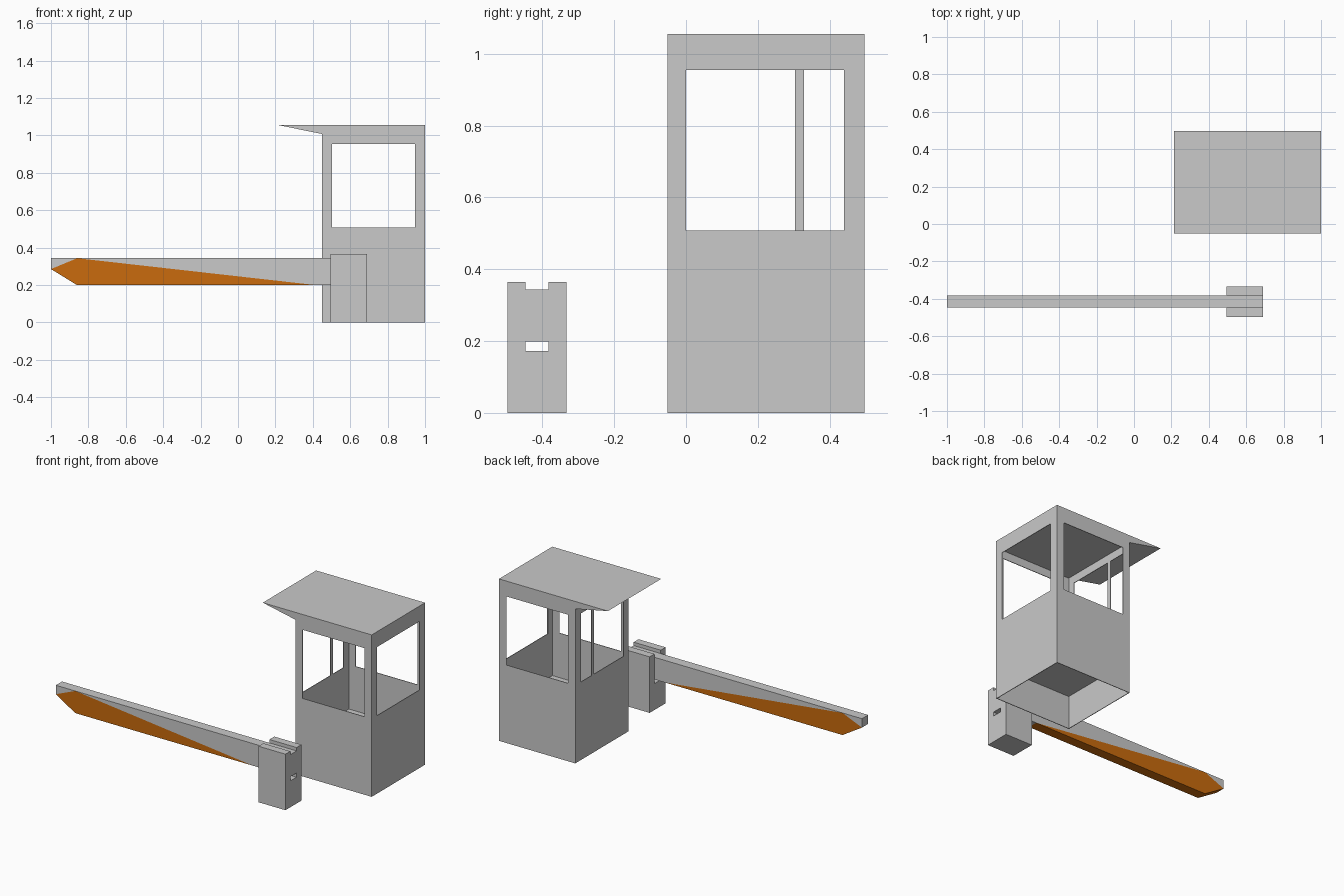
import bpy, bmesh

if "Cube" in bpy.data.objects:
    bpy.data.objects.remove(bpy.data.objects["Cube"])


def material(name, rgb):
    m = bpy.data.materials.new(name)
    m.diffuse_color = (*rgb, 1.0)
    m.use_nodes = True
    m.node_tree.nodes["Principled BSDF"].inputs["Base Color"].default_value = m.diffuse_color
    return m


GREY = material("light grey", (0.585, 0.585, 0.585))
ORANGE = material("orange", (0.59, 0.148, 0.004))


def finish(name, bm, mats=(GREY,)):
    bmesh.ops.recalc_face_normals(bm, faces=bm.faces)
    me = bpy.data.meshes.new(name)
    bm.to_mesh(me)
    bm.free()
    for m in mats:
        me.materials.append(m)
    ob = bpy.data.objects.new(name, me)
    bpy.context.collection.objects.link(ob)
    return ob


def extruded(points, polys, vec):
    """Solid from flat polygons (indices into points) pushed along vec."""
    bm = bmesh.new()
    vs = [bm.verts.new(p) for p in points]
    fs = [bm.faces.new([vs[i] for i in p]) for p in polys]
    ret = bmesh.ops.extrude_face_region(bm, geom=fs, use_keep_orig=True)
    moved = [g for g in ret["geom"] if isinstance(g, bmesh.types.BMVert)]
    bmesh.ops.translate(bm, verts=moved, vec=vec)
    return bm


def panel(name, us, vs, holes, place):
    """Thin sheet on a grid of cut lines, leaving out the hole cells."""
    bm = bmesh.new()
    grid = [[bm.verts.new(place(u, v)) for v in vs] for u in us]
    for i in range(len(us) - 1):
        for j in range(len(vs) - 1):
            if (i, j) not in holes:
                bm.faces.new((grid[i][j], grid[i + 1][j],
                              grid[i + 1][j + 1], grid[i][j + 1]))
    ob = finish(name, bm)
    mod = ob.modifiers.new("thickness", 'SOLIDIFY')
    mod.thickness = 2 * T
    mod.offset = 0
    return ob


T = 0.002                      # half wall thickness
X0, X1 = 0.45, 1.0             # booth extents
Y0, Y1 = -0.052, 0.497
EAVE, TOP = 1.007, 1.055
ZS = (0, 0.508, 0.955, EAVE)   # sill and window head
XS = (X0, 0.502, 0.947, X1)
YS = (Y0, 0.0, 0.44, Y1)

# Booth walls, one window each; the left one has a mullion
panel("booth_front_wall", XS, ZS, {(1, 1)}, lambda u, v: (u, Y0 + T, v))
panel("booth_back_wall", XS, ZS, {(1, 1)}, lambda u, v: (u, Y1 - T, v))
panel("booth_right_wall", YS, ZS, {(1, 1)}, lambda u, v: (X1 - T, u, v))
panel("booth_left_wall", (Y0, 0.0, 0.303, 0.328, 0.44, Y1), ZS,
      {(1, 1), (3, 1)}, lambda u, v: (X0 + T, u, v))

# Raised floor above the open base
panel("booth_floor", (X0 + T, X1 - T), (Y0 + T, Y1 - T), set(),
      lambda u, v: (u, v, 0.216))

# Roof with tapered overhang
roof = [(0.215, Y0, TOP), (X1, Y0, TOP), (X1, Y0, EAVE), (X0, Y0, EAVE)]
finish("booth_roof", extruded(roof, [range(4)], (0, Y1 - Y0, 0)))

# Barrier post: U-shaped profile that holds the arm
PX0, PX1 = 0.495, 0.69
A0, A1 = -0.447, -0.383        # arm sides
u_profile = [(-0.497, 0), (-0.333, 0), (-0.333, 0.365), (A1, 0.365),
             (A1, 0.172), (A0, 0.172), (A0, 0.365), (-0.497, 0.365)]
finish("barrier_post", extruded([(PX0, y, z) for y, z in u_profile],
                                [range(8)], (PX1 - PX0, 0, 0)))

# Barrier arm: grey beam, grey tip corner and orange wedge
LOW, TIP, HIGH = 0.199, 0.285, 0.343
arm = [(-1, TIP), (-1, HIGH), (-0.86, HIGH), (PX1, HIGH),
       (PX1, LOW), (0.42, LOW), (-0.86, LOW)]
bm = extruded([(x, A0, z) for x, z in arm],
              [(0, 1, 2), (2, 3, 4, 5), (0, 2, 5, 6)], (0, A1 - A0, 0))
for f in bm.faces:             # orange lies below both slanted colour lines
    c = f.calc_center_median()
    line_a = HIGH + (c.x + 0.86) * (LOW - HIGH) / 1.28
    line_b = TIP + (c.x + 1.0) * (HIGH - TIP) / 0.14
    f.material_index = int(c.z < min(line_a, line_b) - 0.001)
finish("barrier_arm", bm, (GREY, ORANGE))
